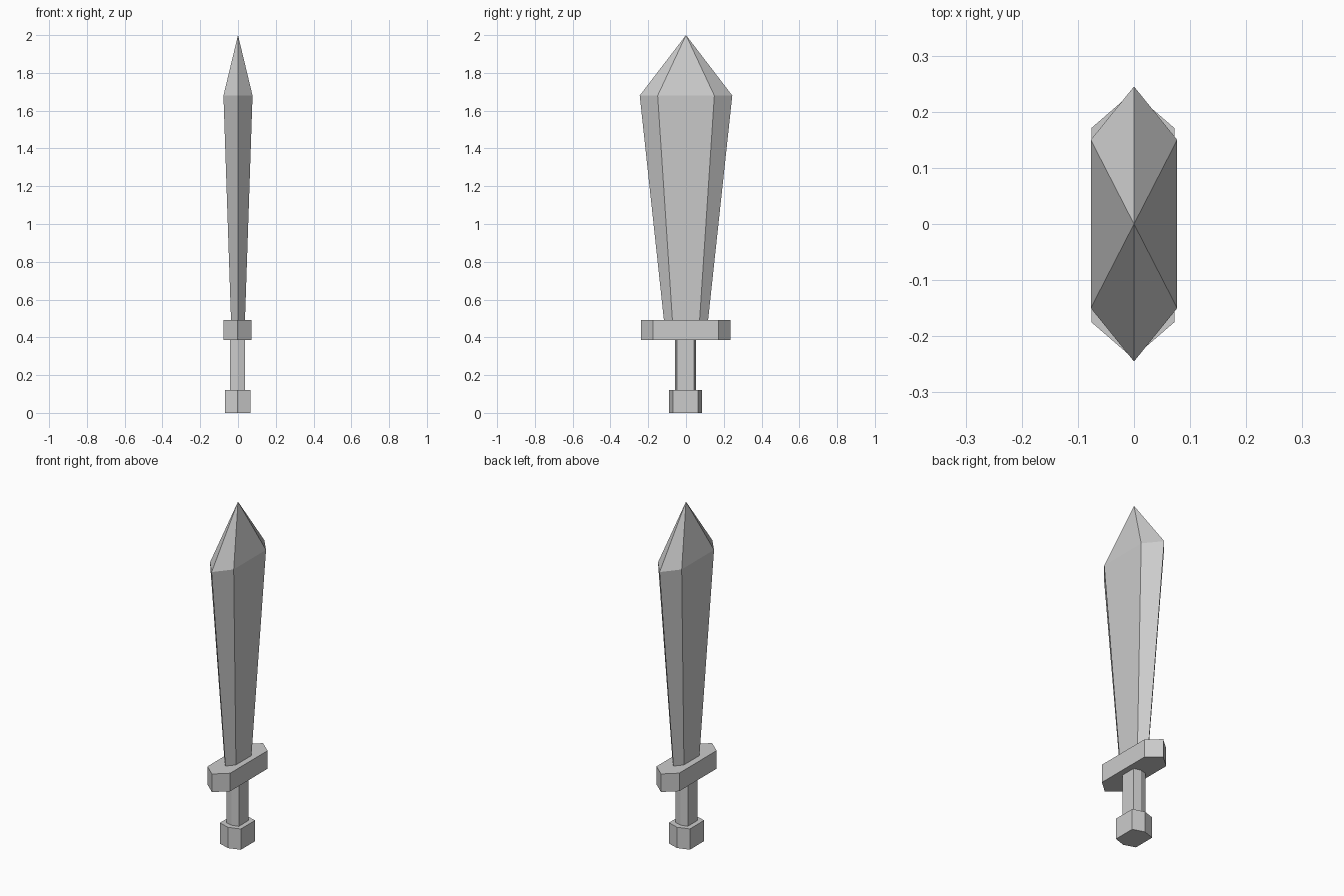
import bpy
import bmesh

if "Cube" in bpy.data.objects:
    bpy.data.objects.remove(bpy.data.objects["Cube"])


def hex_section(half_x, corner_y, tip_y, z, offset=0.0):
    """Flattened hexagon: pointed along y, flat sides facing +x and -x."""
    pts = [(0, -tip_y), (half_x, -corner_y), (half_x, corner_y),
           (0, tip_y), (-half_x, corner_y), (-half_x, -corner_y)]
    return [(x + offset, y + offset, z) for x, y in pts]


def loft(name, sections, apex=None):
    """Skin stacked sections, closing the top with a cap or an apex point."""
    bm = bmesh.new()
    rings = [[bm.verts.new(p) for p in s] for s in sections]
    n = len(rings[0])
    bm.faces.new(rings[0][::-1])
    for low, high in zip(rings, rings[1:]):
        for i in range(n):
            j = (i + 1) % n
            bm.faces.new((low[i], low[j], high[j], high[i]))
    if apex:
        tip = bm.verts.new(apex)
        for i in range(n):
            bm.faces.new((rings[-1][i], rings[-1][(i + 1) % n], tip))
    else:
        bm.faces.new(rings[-1])
    bmesh.ops.recalc_face_normals(bm, faces=bm.faces)
    mesh = bpy.data.meshes.new(name)
    bm.to_mesh(mesh)
    bm.free()
    obj = bpy.data.objects.new(name, mesh)
    bpy.context.collection.objects.link(obj)
    return obj


# Hilt: pommel, grip and guard are hexagonal prisms (half_x, corner_y, tip_y, z0, z1)
hilt = {
    "pommel": (0.068, 0.066, 0.088, 0.0, 0.122),
    "grip": (0.040, 0.045, 0.055, 0.122, 0.386),
    "guard": (0.074, 0.173, 0.237, 0.386, 0.492),
}
for part, (hx, cy, ty, z0, z1) in hilt.items():
    loft(part, [hex_section(hx, cy, ty, z, -0.002) for z in (z0, z1)])

# Blade: widens upward, then closes to a faceted point
loft("blade",
     [hex_section(0.037, 0.072, 0.117, 0.492),
      hex_section(0.077, 0.150, 0.245, 1.68)],
     apex=(0, 0, 2.0))
